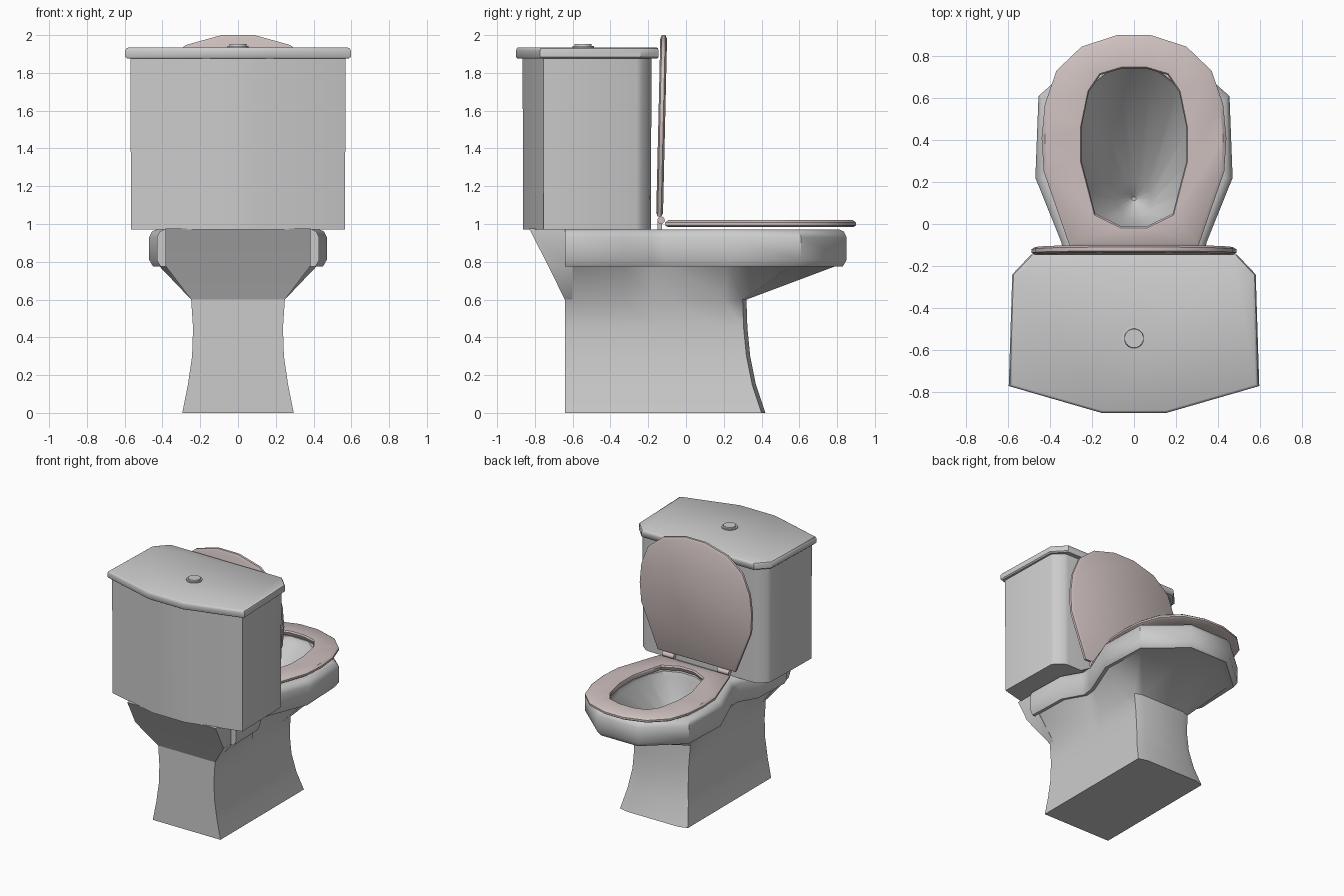
import bpy, bmesh, math

if "Cube" in bpy.data.objects:
    bpy.data.objects.remove(bpy.data.objects["Cube"])

pink = bpy.data.materials.new("seat_plastic")
pink.diffuse_color = (0.62, 0.53, 0.52, 1)
pink.use_nodes = True
pink.node_tree.nodes["Principled BSDF"].inputs["Base Color"].default_value = pink.diffuse_color


def loft(name, rings, closed=False, mat=None, angle=40):
    """Skin a list of equal-length 3D rings; cap the ends or close into a loop."""
    bm = bmesh.new()
    vs = [[bm.verts.new(p) for p in r] for r in rings]
    n = len(rings[0])
    pairs = list(zip(vs, vs[1:])) + ([(vs[-1], vs[0])] if closed else [])
    for a, b in pairs:
        for i in range(n):
            j = (i + 1) % n
            bm.faces.new((a[i], a[j], b[j], b[i]))
    if not closed:
        bm.faces.new(vs[0])
        bm.faces.new(vs[-1])
    bmesh.ops.recalc_face_normals(bm, faces=bm.faces)
    me = bpy.data.meshes.new(name)
    bm.to_mesh(me)
    bm.free()
    ob = bpy.data.objects.new(name, me)
    bpy.context.collection.objects.link(ob)
    if mat:
        me.materials.append(mat)
    bpy.ops.object.select_all(action='DESELECT')
    bpy.context.view_layer.objects.active = ob
    ob.select_set(True)
    bpy.ops.object.shade_smooth_by_angle(angle=math.radians(angle))
    return ob


def ring(half, z):
    """Mirror a half outline across x = 0 at height z."""
    full = half + [(-x, y) for x, y in reversed(half)]
    return [(x, y, z) for x, y in full]


def scaled(half, s, cy):
    return [(x * s, cy + (y - cy) * s) for x, y in half]


def circle(r, cy, n=7):
    return [(r * math.sin((i + .5) / n * math.pi), cy + r * math.cos((i + .5) / n * math.pi))
            for i in range(n)]


# Bowl and pedestal: one skin from the foot, over the rim, down to the drain
rim = [(.18, .85), (.455, .61), (.47, .22), (.345, -.09), (.335, -.18), (.42, -.33), (.43, -.64)]
hole = [(.08, .76), (.22, .65), (.265, .46), (.26, .28), (.23, .14), (.18, .03), (.06, -.02)]


def foot(hx, yf):
    return [(hx * .75, yf), (hx, yf - .02)] + [(hx, y) for y in (.2, -.09, -.18, -.33, -.64)]


def rim_in(d):
    return [(x - d, y - d if y > .5 else y) for x, y in rim]


rings = [ring(foot(hx, yf), z) for z, hx, yf in
         ((0, .295, .42), (.15, .265, .37), (.3, .243, .34), (.45, .238, .325), (.6, .248, .32))]
rings += [ring(rim_in(d), z) for z, d in
          ((.78, .05), (.775, .02), (.81, 0), (.93, 0), (.96, .015), (.972, .04))]
rings += [ring(hole, .972), ring(scaled(hole, .97, .36), .94),
          ring(circle(.085, .12), .62), ring(circle(.01, .12), .55)]
loft("bowl", rings)

# Sloping support under the tank
loft("tank_support", [ring([(hx, -.6), (hx, y)], z) for z, hx, y in
                      ((.6, .248, -.642), (.78, .385, -.73), (.975, .385, -.83))])

# Tank, tank lid and flush button
body = [(.14, -.865), (.57, -.755), (.56, -.26), (.545, -.235), (.49, -.19), (.46, -.183)]
loft("tank", [ring(scaled(body, .993, -.52), .97), ring(body, 1.89)], angle=50)
cover = [(.155, -.9), (.597, -.772), (.58, -.24), (.49, -.145)]
loft("tank_lid", [ring(scaled(cover, s, -.52), z) for z, s in
                  ((1.877, .985), (1.885, 1), (1.918, 1), (1.93, .99), (1.935, .97))])
loft("flush_button", [ring(circle(r, -.545, 8), z) for z, r in
                      ((1.93, .058), (1.942, .058), (1.943, .047), (1.952, .045))])

# Seat ring
outer = [(.08, .9), (.25, .845), (.37, .73), (.425, .57), (.44, .41), (.43, .25), (.305, -.11)]
inner = [(.06, .74), (.16, .71), (.215, .63), (.25, .46), (.25, .30), (.185, .05), (.06, -.012)]


def grow(half, s):
    return scaled(half, s, .38)


loft("seat", [ring(grow(o, s), z) for o, s, z in
              ((outer, .97, .983), (outer, 1, .993), (outer, 1, 1.008), (outer, .965, 1.021),
               (inner, 1.02, 1.021), (inner, 1, 1.01), (inner, 1.03, .983))],
     closed=True, mat=pink)

# Raised seat lid: the same outline, enlarged and stood nearly upright
lid_half = [(x * 1.11, y) for x, y in outer]


def stand(s, t):
    pts = []
    for x, y, _ in ring(grow(lid_half, s), 0):
        z = 1.04 + (y + .11) * .95
        pts.append((x, -.14 + .023 * (z - 1.04) + t, z))
    return pts


loft("seat_lid", [stand(s, t) for s, t in
                  ((.96, -.018), (1, -.01), (1, .008), (.965, .018))], mat=pink)

# Hinges: short barrel on a small post, one each side
for side, sx in (("left", -1), ("right", 1)):
    cx = sx * .24
    barrel = [[(cx + dx, -.132 + .02 * math.cos(k * math.pi / 5), 1.02 + .02 * math.sin(k * math.pi / 5))
               for k in range(10)] for dx in (-.05, .05)]
    loft("hinge_barrel_" + side, barrel, mat=pink)
    post = [[(cx + dx * .025, -.138 + dy * .012, z)
             for dx, dy in ((-1, -1), (1, -1), (1, 1), (-1, 1))] for z in (.965, 1.02)]
    loft("hinge_post_" + side, post, mat=pink)
